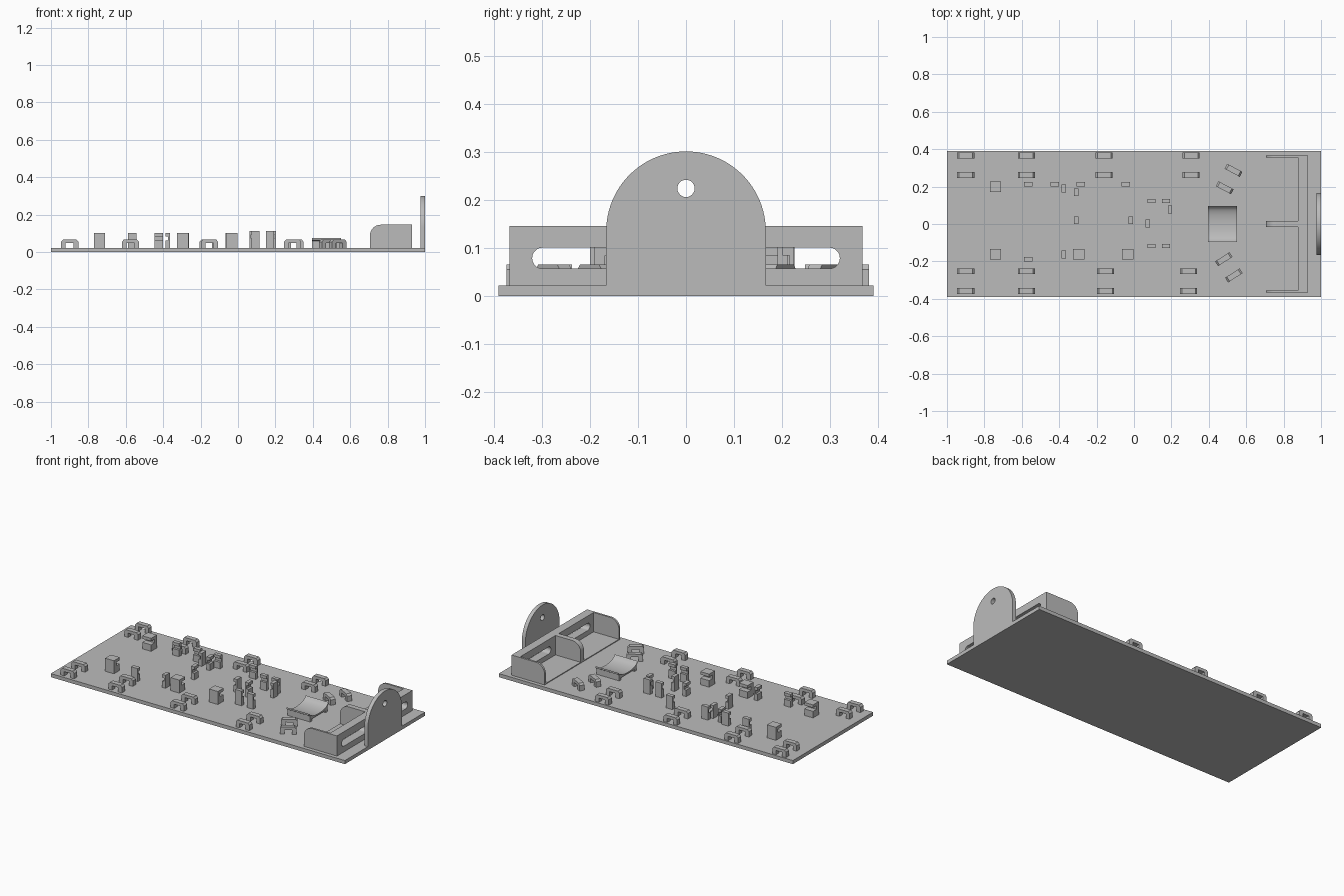
import bpy, bmesh, math
from mathutils import Matrix, Vector

cube = bpy.data.objects.get("Cube")
if cube:
    bpy.data.objects.remove(cube, do_unlink=True)

grey = bpy.data.materials.new("plain_grey")
grey.use_nodes = True
colour = (0.5, 0.5, 0.5, 1)
grey.diffuse_color = colour
grey.node_tree.nodes["Principled BSDF"].inputs["Base Color"].default_value = colour

PLATE = 0.022


def extrude(name, profile, start, depth, axis, place=None, smooth=False):
    """Extrude a 2D profile along x (profile is y,z) or along y (profile is x,z)."""
    bm = bmesh.new()
    if axis == "x":
        verts = [bm.verts.new((start, a, b)) for a, b in profile]
        push = Vector((depth, 0, 0))
    else:
        verts = [bm.verts.new((a, start, b)) for a, b in profile]
        push = Vector((0, depth, 0))
    face = bm.faces.new(verts)
    made = bmesh.ops.extrude_face_region(bm, geom=[face])
    bmesh.ops.translate(bm, vec=push, verts=[g for g in made["geom"] if isinstance(g, bmesh.types.BMVert)])
    bmesh.ops.recalc_face_normals(bm, faces=bm.faces)
    if place:
        bm.transform(place)
    mesh = bpy.data.meshes.new(name)
    bm.to_mesh(mesh)
    bm.free()
    obj = bpy.data.objects.new(name, mesh)
    bpy.context.collection.objects.link(obj)
    mesh.materials.append(grey)
    if smooth:
        bpy.ops.object.select_all(action="DESELECT")
        obj.select_set(True)
        bpy.context.view_layer.objects.active = obj
        bpy.ops.object.shade_smooth_by_angle(angle=math.radians(30))
    return obj


def rect(a0, a1, b0, b1):
    return [(a0, b0), (a1, b0), (a1, b1), (a0, b1)]


def arc(ca, cb, r, start, end, steps):
    """Points on an arc, angles in degrees."""
    angles = [math.radians(start + (end - start) * i / steps) for i in range(steps + 1)]
    return [(ca + r * math.cos(t), cb + r * math.sin(t)) for t in angles]


def cut(obj, cutter):
    cutter.hide_render = True
    cutter.hide_viewport = True
    cutter.display_type = "WIRE"
    mod = obj.modifiers.new("cut", "BOOLEAN")
    mod.operation = "DIFFERENCE"
    mod.solver = "EXACT"
    mod.object = cutter
    bpy.context.view_layer.update()
    evaluated = obj.evaluated_get(bpy.context.evaluated_depsgraph_get())
    mesh = bpy.data.meshes.new_from_object(evaluated)
    obj.modifiers.clear()
    obj.data = mesh
    bpy.data.objects.remove(cutter, do_unlink=True)


# Base plate
extrude("base_plate", rect(-0.39, 0.39, 0, PLATE), -1, 2, "x")

# Rounded end tab with a hole
tab = extrude("end_tab", [(-0.166, 0), (0.166, 0)] + arc(0, 0.135, 0.166, 0, 180, 48), 0.976, 0.024, "x", smooth=True)
cut(tab, extrude("tab_hole", arc(0, 0.224, 0.018, 0, 345, 23), 0.95, 0.1, "x"))

# Twin tray: thick slotted back wall and three rounded dividers
back = extrude("tray_back", rect(-0.367, 0.367, 0.015, 0.146), 0.877, 0.053, "x")
for side in (-1, 1):
    slot = arc(side * 0.19 + 0.108, 0.079, 0.022, -90, 90, 10)
    slot += arc(side * 0.19 - 0.108, 0.079, 0.022, 90, 270, 10)
    cut(back, extrude("back_slot", slot, 0.85, 0.1, "x"))
divider = [(0.705, 0.015), (0.88, 0.015), (0.93, 0.015), (0.93, 0.146)]
divider += arc(0.763, 0.088, 0.058, 90, 180, 10)
for name, y, width in (("left", 0.355, 0.012), ("middle", -0.016, 0.032), ("right", -0.367, 0.012)):
    extrude("tray_wall_" + name, divider, y, width, "y", smooth=True)
extrude("tray_floor", rect(-0.36, 0.36, 0.015, 0.027), 0.705, 0.18, "x")

# Saddle: concave top with flared lips and a strap slot underneath
saddle_profile = [(-0.085, 0.015), (0.085, 0.015), (0.085, 0.058), (0.095, 0.064), (0.095, 0.075)]
saddle_profile += [(0.09 * math.cos(t), 0.075 - 0.032 * math.sin(t))
                   for t in [math.pi * i / 20 for i in range(1, 20)]]
saddle_profile += [(-0.095, 0.075), (-0.095, 0.064), (-0.085, 0.058)]
saddle = extrude("saddle", saddle_profile, 0.395, 0.155, "x", smooth=True)
cut(saddle, extrude("strap_slot", rect(-0.065, 0.065, PLATE, 0.035), 0.3, 0.4, "x"))


# Staple-shaped cable clips
def clip(x, y, turn=0):
    outer = [(-0.046, 0.015), (-0.046, 0.055), (-0.036, 0.066), (0.036, 0.066), (0.046, 0.055), (0.046, 0.015)]
    inner = [(0.021, 0.015), (0.021, 0.048), (-0.021, 0.048), (-0.021, 0.015)]
    place = Matrix.Translation((x, y, 0)) @ Matrix.Rotation(math.radians(turn), 4, "Z")
    extrude("cable_clip", outer + inner, -0.015, 0.03, "y", place)


for x_left, x_right in ((-0.9, -0.9), (-0.575, -0.575), (-0.16, -0.152), (0.305, 0.292)):
    for y in (0.366, 0.262):
        clip(x_left, y)
    for y in (-0.252, -0.358):
        clip(x_right, y)
for x, y, turn in ((0.532, 0.287, -28), (0.485, 0.194, -28), (0.48, -0.188, 33), (0.534, -0.275, 33)):
    clip(x, y, turn)


# Notched posts: the notch opens towards the given turn (0 = -y)
def post(name, x, y, width, depth, height, turn):
    d = depth / 2
    neck = depth * 0.1
    profile = [(-d, 0.015), (d, 0.015), (d, height), (-d, height),
               (-d, height - 0.018), (neck, height - 0.018), (neck, height - 0.04), (-d, height - 0.04)]
    place = Matrix.Translation((x, y, 0)) @ Matrix.Rotation(math.radians(turn), 4, "Z")
    extrude(name, profile, -width / 2, width, "x", place)


# Square holder blocks
post("holder_block", -0.74, 0.198, 0.06, 0.056, 0.102, 0)
for x in (-0.74, -0.295, -0.033):
    post("holder_block", x, -0.163, 0.06, 0.056, 0.102, 180)

# Slim posts facing inwards across the width
for x in (-0.565, -0.423, -0.285, -0.043):
    post("slim_post", x, 0.213, 0.045, 0.024, 0.102, 0)
post("slim_post", -0.565, -0.188, 0.045, 0.024, 0.102, 180)
for x in (0.093, 0.172):
    post("tall_post", x, 0.123, 0.043, 0.023, 0.112, 0)
    post("tall_post", x, -0.118, 0.043, 0.023, 0.112, 180)

# Slim posts facing along the length
for x, y, height, turn in ((-0.376, 0.19, 0.102, -90), (-0.308, 0.17, 0.102, 90),
                           (-0.308, 0.02, 0.102, 90), (-0.018, 0.02, 0.102, -90),
                           (0.073, 0.002, 0.112, 90), (0.192, 0.077, 0.112, -90),
                           (-0.376, -0.163, 0.102, -90)):
    post("side_post", x, y, 0.042, 0.023, height, turn)
